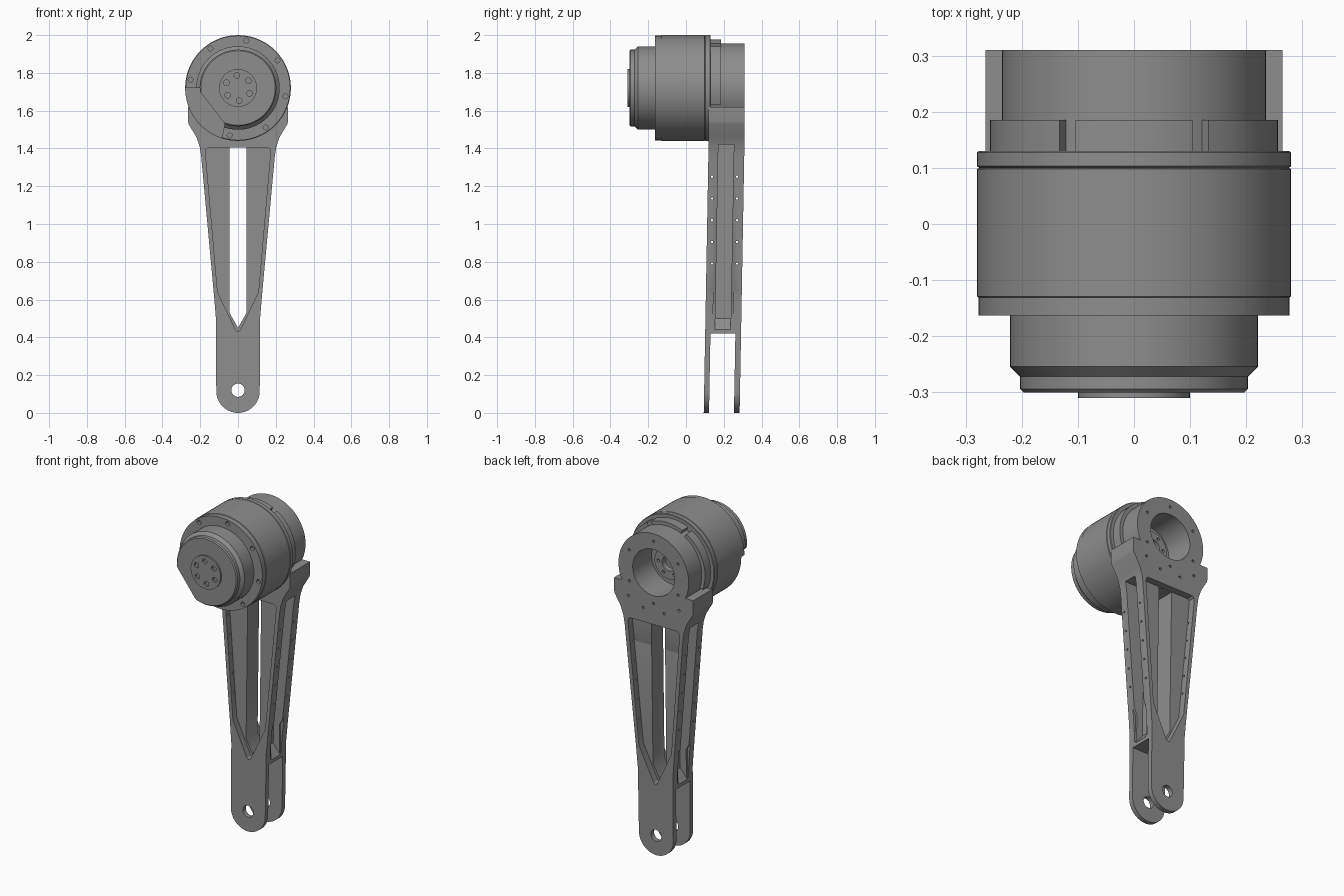
import bpy, bmesh
from math import sin, cos, pi, radians

if "Cube" in bpy.data.objects:
    bpy.data.objects.remove(bpy.data.objects["Cube"])

CZ = 1.72     # height of the motor axis
LEAN = 0.018  # forward lean of the leg below z = 1.45


def prism(bm, pts, t0, t1, axis='y'):
    """Extrude a 2D outline along y (points are x, z) or along x (points are y, z)."""
    def pos(u, v, t):
        return (u, t, v) if axis == 'y' else (t, u, v)
    a = [bm.verts.new(pos(u, v, t0)) for u, v in pts]
    b = [bm.verts.new(pos(u, v, t1)) for u, v in pts]
    n = len(pts)
    bm.faces.new(a)
    bm.faces.new(b[::-1])
    for i in range(n):
        j = (i + 1) % n
        bm.faces.new((a[i], b[i], b[j], a[j]))


def arc(cx, cz, r, a0, a1, n):
    return [(cx + r * cos(radians(a0 + (a1 - a0) * i / n)),
             cz + r * sin(radians(a0 + (a1 - a0) * i / n))) for i in range(n + 1)]


def circle(cx, cz, r, n=20):
    return arc(cx, cz, r, 0, 360, n)[:-1]


def ring_points(r, count, start):
    return [(r * cos(radians(start + 360 * i / count)),
             CZ + r * sin(radians(start + 360 * i / count))) for i in range(count)]


def lathe(bm, profile, closed=False, n=72):
    """Turn an (r, y) profile about the motor axis."""
    rings = [[bm.verts.new((r * cos(2 * pi * i / n), y, CZ + r * sin(2 * pi * i / n)))
              for i in range(n)] for r, y in profile]
    pairs = list(zip(rings, rings[1:]))
    if closed:
        pairs.append((rings[-1], rings[0]))
    else:
        bm.faces.new(rings[0])
        bm.faces.new(rings[-1][::-1])
    for p, q in pairs:
        for i in range(n):
            j = (i + 1) % n
            bm.faces.new((p[i], q[i], q[j], p[j]))


def finish(bm, name):
    bmesh.ops.recalc_face_normals(bm, faces=bm.faces)
    me = bpy.data.meshes.new(name)
    bm.to_mesh(me)
    bm.free()
    ob = bpy.data.objects.new(name, me)
    bpy.context.collection.objects.link(ob)
    return ob


def prism_object(name, solids):
    bm = bmesh.new()
    for s in solids:
        prism(bm, *s)
    return finish(bm, name)


def lathe_object(name, profile, closed=False):
    bm = bmesh.new()
    lathe(bm, profile, closed)
    return finish(bm, name)


def cut(ob, *groups):
    """Subtract groups of prisms; prisms inside one group do not overlap."""
    cutters = [prism_object("cutter", g) for g in groups]
    for c in cutters:
        c.hide_render = True
        m = ob.modifiers.new("cut", 'BOOLEAN')
        m.operation, m.solver, m.object = 'DIFFERENCE', 'EXACT', c
    dg = bpy.context.evaluated_depsgraph_get()
    me = bpy.data.meshes.new_from_object(ob.evaluated_get(dg))
    ob.modifiers.clear()
    ob.data = me
    for c in cutters:
        bpy.data.objects.remove(c)


def mirrored(pts):
    return pts + [(-x, z) for x, z in reversed(pts) if abs(x) > 1e-5]


# Motor: stepped turned body with bolted flanges
motor = lathe_object("motor_body", [
    (0.10, -0.31), (0.10, -0.30), (0.197, -0.30), (0.203, -0.294), (0.203, -0.272),
    (0.221, -0.254), (0.221, -0.163), (0.277, -0.163), (0.277, -0.131), (0.28, -0.129),
    (0.28, 0.098), (0.276, 0.10), (0.28, 0.103), (0.28, 0.127), (0.277, 0.13)])
notch = [(-0.4, CZ), (-0.2, CZ), (-0.2, CZ - 0.02), (-0.07, CZ - 0.19),
         (-0.085, CZ - 0.26), (-0.12, CZ - 0.4), (-0.4, CZ - 0.4)]
cut(motor,
    [(notch, -0.4, -0.131)],
    [(circle(x, z, 0.013), -0.2, -0.145) for x, z in ring_points(0.255, 8, 80)],
    [(circle(x, z, 0.015), -0.4, -0.297) for x, z in ring_points(0.067, 6, 95)])

# Rear hub seen through the bore
hub = lathe_object("rear_hub", [(0.045, 0.12), (0.095, 0.12), (0.095, 0.165), (0.045, 0.165)], True)
cut(hub, [(circle(x, z, 0.009, 12), 0.15, 0.2) for x, z in ring_points(0.07, 6, 0)])

# Leg: link outline with round clevis end, flared shoulder and round housing
outline = mirrored(arc(0, 0.115, 0.115, -90, 0, 14) +
                   [(0.117, 0.5), (0.127, 0.62), (0.195, 1.36), (0.203, 1.41), (0.22, 1.46),
                    (0.262, 1.53), (0.265, 1.545), (0.265, 1.62)] +
                   arc(0, CZ, 0.235, -25.2, 90, 28))
leg = prism_object("leg_link", [(outline, 0.12, 0.31)])
pocket = mirrored([(0, 0.43), (0.012, 0.438), (0.108, 0.64), (0.172, 1.38), (0.17, 1.395), (0.158, 1.405)])
slot = mirrored([(0, 0.45), (0.045, 0.53), (0.045, 1.404)])
grooves = [([(s * x, z) for x, z in ((0.07, 0.5), (0.125, 0.43), (0.5, 0.43), (0.5, 1.42), (0.07, 1.42))],
            0.172, 0.254) for s in (1, -1)]
flares = [([(s * x, z) for x, z in ((0.112, 0.45), (0.11, 0.62), (0.132, 0.66), (0.5, 0.66), (0.5, 0.43))],
           0.16, 0.266) for s in (1, -1)]
rail_holes = [(circle(y + LEAN * (1.45 - z), z, 0.006, 12), -0.4, 0.4, 'x')
              for y in (0.138, 0.27) for z in (0.79, 0.905, 1.02, 1.135, 1.25)]
back_screws = [(circle(x, z, 0.008, 12), 0.28, 0.4) for x, z in
               ring_points(0.188, 6, 30) + [(s * x, z) for s in (1, -1)
                                            for x, z in ((0.17, 1.535), (0.07, 1.49))]]
cut(leg,
    [(pocket, 0.0, 0.158), (pocket, 0.268, 0.5)],
    [(slot, 0.0, 0.5)],
    grooves, flares,
    [([(-0.3, -0.1), (0.3, -0.1), (0.3, 0.41), (0.29, 0.42), (-0.29, 0.42), (-0.3, 0.41)], 0.148, 0.28)],
    [(circle(0, 0.12, 0.035, 32), 0.0, 0.5)],
    [(circle(0, CZ, 0.14, 64), 0.0, 0.5)],
    rail_holes, back_screws)
# Lean the lower leg slightly towards the front
for v in leg.data.vertices:
    v.co.y += LEAN * min(v.co.z - 1.45, 0)

# Clamping lugs around the housing
lugs = prism_object("housing_lugs", [
    (arc(0, CZ, 0.257, a, b, 12) + arc(0, CZ, 0.225, b, a, 12), 0.125, 0.185)
    for a, b in ((-20, 59), (66, 114), (121, 200))])

# Dark grey finish and smooth shading
dark = bpy.data.materials.new("dark_grey")
dark.diffuse_color = (0.27, 0.27, 0.27, 1)
dark.use_nodes = True
dark.node_tree.nodes["Principled BSDF"].inputs["Base Color"].default_value = dark.diffuse_color
for ob in (motor, hub, leg, lugs):
    ob.data.materials.clear()
    ob.data.materials.append(dark)
    bpy.ops.object.select_all(action='DESELECT')
    ob.select_set(True)
    bpy.context.view_layer.objects.active = ob
    bpy.ops.object.shade_smooth_by_angle(angle=radians(30))
